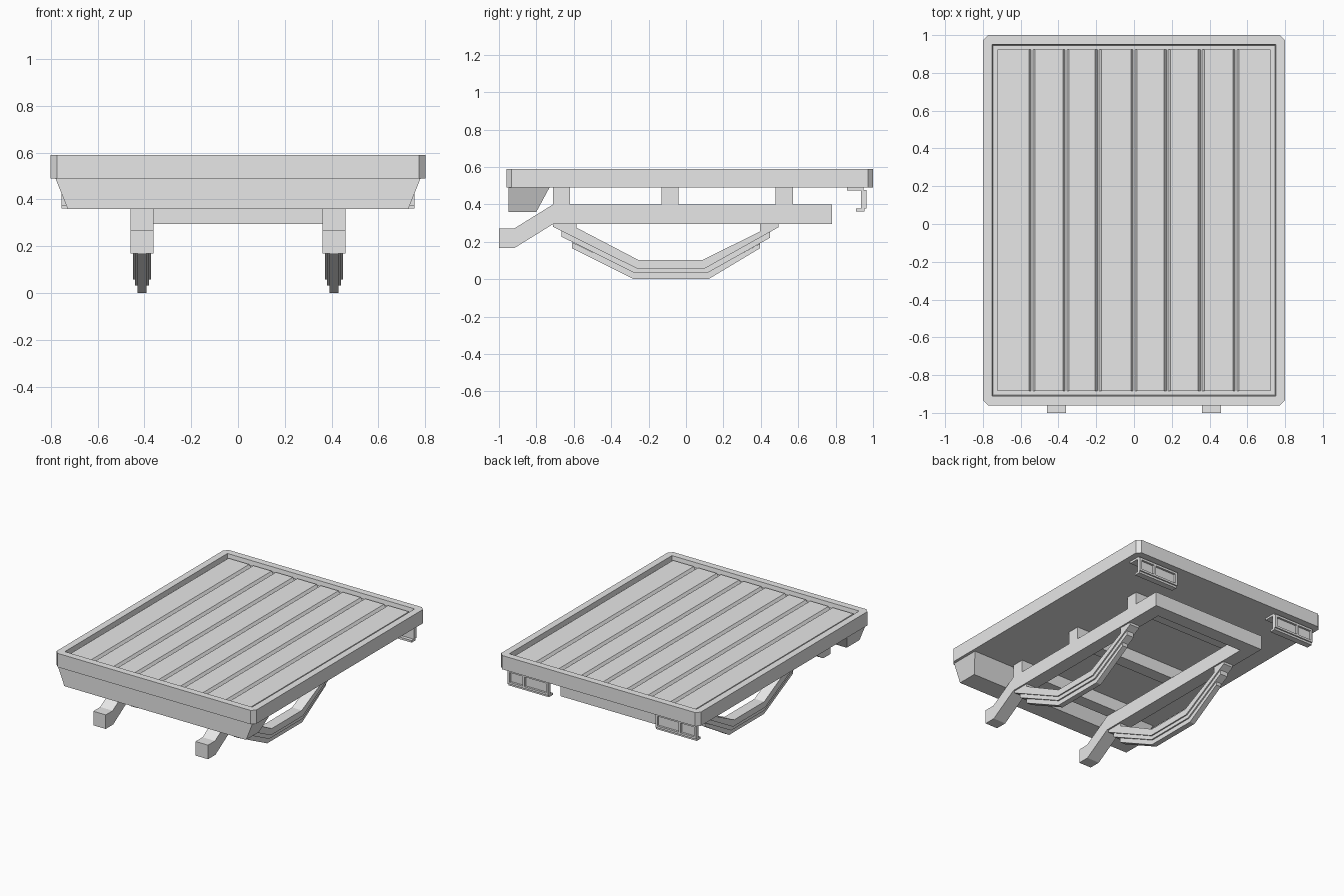
import bpy, bmesh
from mathutils import Vector

cube = bpy.data.objects.get("Cube")
if cube:
    bpy.data.objects.remove(cube, do_unlink=True)

GREY = (0.8, 0.8, 0.8, 1.0)
paint = bpy.data.materials.new("plain_grey")
paint.use_nodes = True
paint.diffuse_color = GREY
paint.node_tree.nodes["Principled BSDF"].inputs["Base Color"].default_value = GREY


def finish(name, bm):
    bmesh.ops.recalc_face_normals(bm, faces=bm.faces)
    mesh = bpy.data.meshes.new(name)
    bm.to_mesh(mesh)
    bm.free()
    mesh.materials.append(paint)
    obj = bpy.data.objects.new(name, mesh)
    bpy.context.collection.objects.link(obj)
    return obj


def add_box(bm, x0, x1, y0, y1, z0, z1):
    verts = bmesh.ops.create_cube(bm, size=1)["verts"]
    for v in verts:
        v.co = Vector(((x0 + x1) / 2 + v.co.x * (x1 - x0),
                       (y0 + y1) / 2 + v.co.y * (y1 - y0),
                       (z0 + z1) / 2 + v.co.z * (z1 - z0)))
    return verts


def box(name, *bounds):
    bm = bmesh.new()
    add_box(bm, *bounds)
    return finish(name, bm)


def prism(name, profile, center, half):
    """Extrude a (y, z) side profile across x."""
    bm = bmesh.new()
    face = bm.faces.new([bm.verts.new((center - half, y, z)) for y, z in profile])
    new = bmesh.ops.extrude_face_region(bm, geom=[face])["geom"]
    for v in new:
        if isinstance(v, bmesh.types.BMVert):
            v.co.x = center + half
    return finish(name, bm)


# Bed: tray with a raised rim and clipped corners
bm = bmesh.new()
add_box(bm, -0.8, 0.8, -0.96, 1.0, 0.49, 0.59)
bm.normal_update()
top = max(bm.faces, key=lambda f: f.normal.z)
bmesh.ops.inset_region(bm, faces=[top], thickness=0.07)
bmesh.ops.inset_region(bm, faces=[top], thickness=0.007)
for v in top.verts:
    v.co.z -= 0.035
corners = [e for e in bm.edges
           if all(abs(v.co.x) > 0.79 for v in e.verts)
           and abs(e.verts[0].co.z - e.verts[1].co.z) > 0.05]
bmesh.ops.bevel(bm, geom=corners, offset=0.027, segments=1, affect='EDGES')
finish("bed_tray", bm)

# Floor planks with chamfered long edges
seams = [-0.725, -0.54, -0.36, -0.19, 0.0, 0.175, 0.355, 0.54, 0.725]
for i, (a, b) in enumerate(zip(seams, seams[1:])):
    bm = bmesh.new()
    verts = add_box(bm, a + 0.002, b - 0.002, -0.884, 0.924, 0.552, 0.573)
    for v in verts:
        if v.co.z > 0.56:
            if v.co.x < (a + b) / 2 and i > 0:
                v.co.x += 0.015
            elif v.co.x > (a + b) / 2 and i < len(seams) - 2:
                v.co.x -= 0.015
    finish(f"floor_plank_{i + 1}", bm)

# Front skirt, tapering downward on the sides and the back
bm = bmesh.new()
for v in add_box(bm, -0.78, 0.78, -0.948, -0.73, 0.36, 0.49):
    if v.co.z < 0.4:
        v.co.x *= 0.728 / 0.78
        if v.co.y > -0.8:
            v.co.y = -0.80
finish("front_skirt", bm)

# Cross beams under the bed and the rear chassis member
for name, y in (("front", -0.665), ("middle", -0.085), ("rear", 0.525)):
    box(f"{name}_cross_beam", -0.46, 0.46, y - 0.046, y + 0.046, 0.40, 0.49)
box("rear_chassis_member", -0.36, 0.36, 0.68, 0.78, 0.295, 0.40)

RAIL = [(-1.0, 0.27), (-0.92, 0.27), (-0.71, 0.40), (0.78, 0.40),
        (0.78, 0.295), (-0.71, 0.295), (-0.915, 0.168), (-1.0, 0.168)]

# Spring leaves, each shorter and narrower than the one above
LEAVES = {
    "upper": (0.039, [(-0.71, 0.295), (-0.585, 0.295), (-0.585, 0.275), (-0.255, 0.103),
                      (0.09, 0.103), (0.395, 0.255), (0.395, 0.295), (0.495, 0.295),
                      (0.495, 0.278), (0.102, 0.058), (-0.265, 0.058), (-0.71, 0.28)]),
    "middle": (0.030, [(-0.665, 0.257), (-0.265, 0.06), (0.102, 0.06), (0.45, 0.255),
                       (0.45, 0.222), (0.112, 0.032), (-0.272, 0.032), (-0.665, 0.227)]),
    "lower": (0.020, [(-0.61, 0.198), (-0.272, 0.034), (0.112, 0.034), (0.395, 0.19),
                      (0.395, 0.165), (0.12, 0.0), (-0.28, 0.0), (-0.61, 0.165)]),
}

for side, s in (("left", 1), ("right", -1)):
    prism(f"{side}_chassis_rail", RAIL, s * 0.41, 0.05)
    for leaf, (half, profile) in LEAVES.items():
        prism(f"{side}_{leaf}_spring_leaf", profile, s * 0.41, half)

    # Rear lamp bracket with a two-window frame
    bm = bmesh.new()
    inner, outer, split = 0.43, 0.755, 0.625
    parts = [
        (inner, outer, 0.86, 0.95, 0.475, 0.49),     # mounting flange
        (inner, outer, 0.935, 0.95, 0.365, 0.48),    # back plate
        (inner, outer, 0.91, 0.955, 0.362, 0.377),   # bottom lip
        (inner, outer, 0.945, 0.965, 0.462, 0.478),  # frame top
        (inner, outer, 0.945, 0.965, 0.377, 0.392),  # frame bottom
    ]
    parts += [(x - 0.008, x + 0.008, 0.945, 0.965, 0.38, 0.475)
              for x in (inner + 0.008, split, outer - 0.008)]
    for x0, x1, *rest in parts:
        add_box(bm, *sorted((s * x0, s * x1)), *rest)
    finish(f"{side}_rear_lamp_frame", bm)
